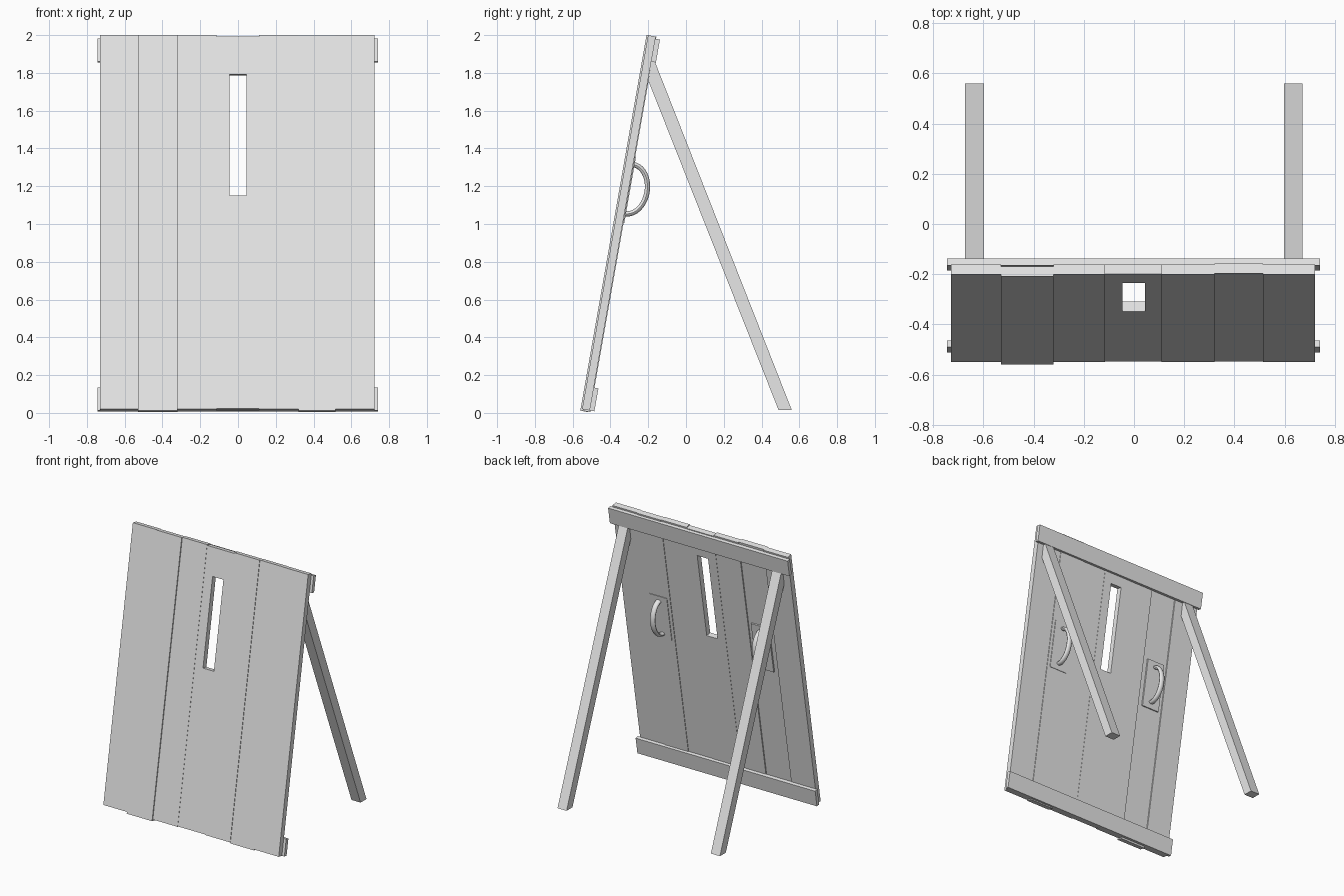
import bpy, bmesh, math
from mathutils import Matrix

cube = bpy.data.objects.get("Cube")
if cube:
    bpy.data.objects.remove(cube, do_unlink=True)

grey = bpy.data.materials.new("plain grey")
grey.use_nodes = True
grey.diffuse_color = (0.8, 0.8, 0.8, 1)
grey.node_tree.nodes["Principled BSDF"].inputs["Base Color"].default_value = (0.8, 0.8, 0.8, 1)

# The board's own frame: x across, y out of its back, z up along it
LEAN = Matrix.Translation((0, -0.55, 0.02)) @ Matrix.Rotation(math.radians(-10), 4, 'X')
THICK = 0.041


def finish(name, bm, matrix=None):
    if matrix:
        bm.transform(matrix)
    bmesh.ops.recalc_face_normals(bm, faces=bm.faces)
    mesh = bpy.data.meshes.new(name)
    bm.to_mesh(mesh)
    bm.free()
    mesh.materials.append(grey)
    obj = bpy.data.objects.new(name, mesh)
    bpy.context.collection.objects.link(obj)
    return obj


def box(name, x0, x1, y0, y1, z0, z1):
    bm = bmesh.new()
    bmesh.ops.create_cube(bm, size=1)
    for v in bm.verts:
        v.co = (x1 if v.co.x > 0 else x0, y1 if v.co.y > 0 else y0, z1 if v.co.z > 0 else z0)
    return finish(name, bm, LEAN)


def prism(name, profile, x0, x1):
    bm = bmesh.new()
    face = bm.faces.new([bm.verts.new((x0, y, z)) for y, z in profile])
    ext = bmesh.ops.extrude_face_region(bm, geom=[face])
    verts = [g for g in ext["geom"] if isinstance(g, bmesh.types.BMVert)]
    bmesh.ops.translate(bm, verts=verts, vec=(x1 - x0, 0, 0))
    return finish(name, bm)


# Planks, each slightly out of line with its neighbours
edges = [-0.73, -0.53, -0.32, -0.115, 0.11, 0.32, 0.515, 0.722]
shifts = [(0, 0), (-0.008, -0.01), (0, 0), (0.002, 0.003), (0, 0), (0.004, -0.008), (0, 0)]
planks = []
for i, (out, low) in enumerate(shifts):
    top = 2.004 if i == 3 else 2.01
    planks.append(box(f"plank_{i + 1}", edges[i], edges[i + 1], out, out + THICK, low, top))

# Viewing slot through the middle plank
cutter = box("slot_cutter", -0.046, 0.044, -0.1, 0.2, 1.148, 1.80)
cutter.hide_render = True
mod = planks[3].modifiers.new("slot", 'BOOLEAN')
mod.operation = 'DIFFERENCE'
mod.solver = 'EXACT'
mod.object = cutter
bpy.context.view_layer.objects.active = planks[3]
bpy.ops.object.modifier_apply(modifier=mod.name)
bpy.data.objects.remove(cutter, do_unlink=True)

# Battens across the back
box("bottom_batten", -0.745, 0.742, THICK - 0.002, 0.066, 0, 0.123)
box("top_batten", -0.745, 0.742, THICK - 0.002, 0.066, 1.875, 1.998)

# Prop legs, cut to the slope of the board
leg = [(0.49, 0.015), (0.56, 0.015), (-0.165, 1.86), (-0.185, 1.86), (-0.20, 1.76)]
prism("left_leg", leg, 0.597, 0.672)
prism("right_leg", leg, -0.673, -0.598)


# Curved grip: an oval section swept along a half ellipse
def grip(name, x):
    bm = bmesh.new()
    rings = []
    steps, sides = 20, 12
    for i in range(steps + 1):
        a = math.pi * i / steps
        ring = []
        for j in range(sides):
            t = 2 * math.pi * j / sides
            r = 0.014 * math.cos(t)
            ring.append(bm.verts.new((x + 0.02 * math.sin(t),
                                      0.043 + (0.096 + r) * math.sin(a),
                                      1.19 - (0.132 + r) * math.cos(a))))
        rings.append(ring)
    for r0, r1 in zip(rings, rings[1:]):
        for j in range(sides):
            k = (j + 1) % sides
            bm.faces.new((r0[j], r0[k], r1[k], r1[j]))
    bm.faces.new(rings[0])
    bm.faces.new(rings[-1])
    obj = finish(name, bm, LEAN)
    bpy.ops.object.select_all(action='DESELECT')
    obj.select_set(True)
    bpy.context.view_layer.objects.active = obj
    bpy.ops.object.shade_smooth_by_angle(angle=math.radians(40))


# Handles with backing plates
for side, x in (("left", 0.418), ("right", -0.425)):
    box(side + "_handle_plate", x - 0.073, x + 0.073, THICK - 0.003, 0.049, 1.01, 1.365)
    grip(side + "_handle", x)
